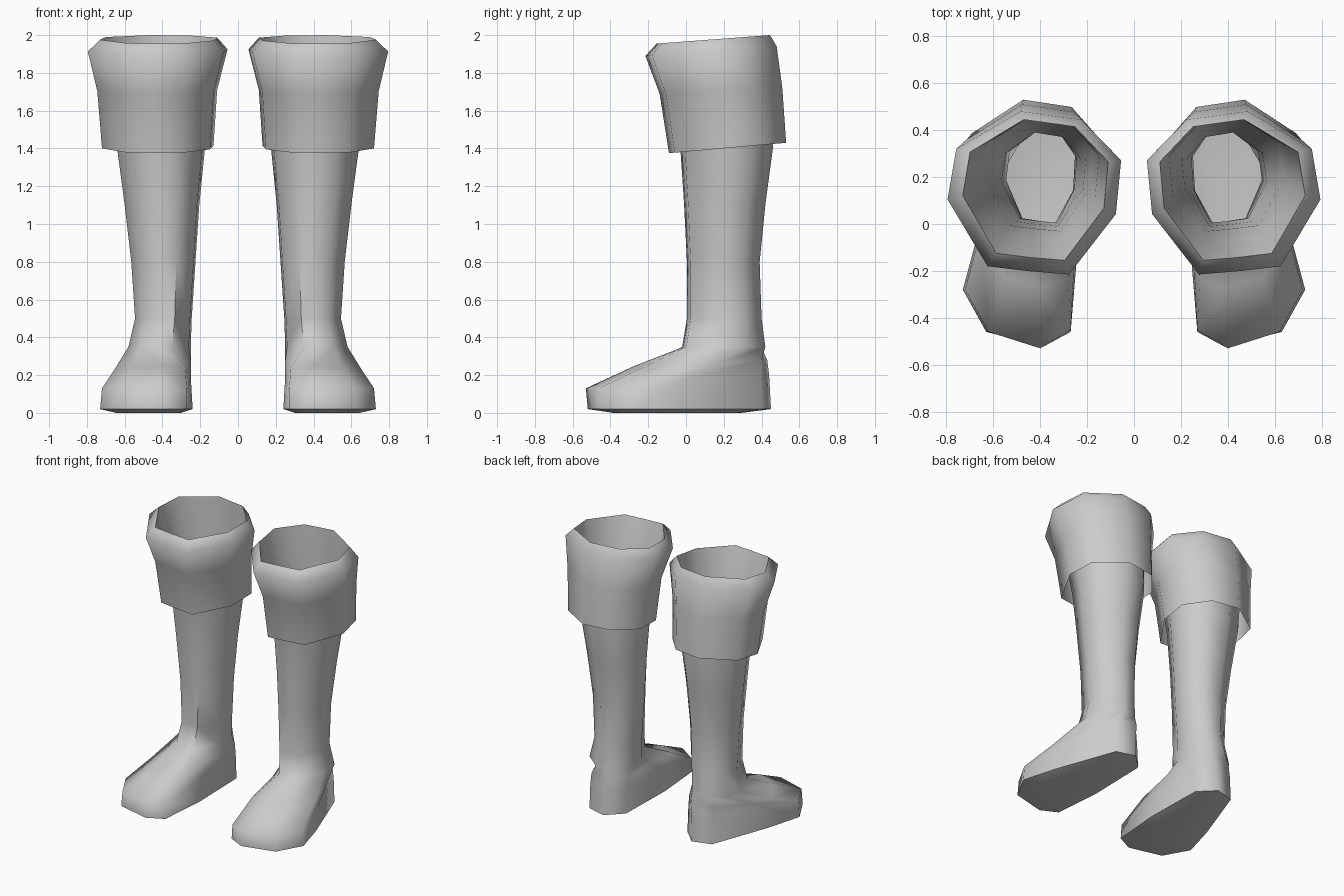
import bpy
import bmesh
from math import radians

cube = bpy.data.objects.get("Cube")
if cube:
    bpy.data.objects.remove(cube, do_unlink=True)

# Single plain leather colour
leather = bpy.data.materials.new("grey_leather")
leather.use_nodes = True
leather.diffuse_color = (.6, .6, .6, 1)
shader = next(n for n in leather.node_tree.nodes if n.type == 'BSDF_PRINCIPLED')
shader.inputs["Base Color"].default_value = leather.diffuse_color
shader.inputs["Roughness"].default_value = .7

# Unit cross-section, counter-clockwise from the inner side of the leg
SECTION = [(0, .7), (.03, .37), (.3, 0), (.53, .02), (.77, .05),
           (1, .46), (.95, .77), (.58, 1), (.23, .95)]


def leg_ring(x_min, x_max, y_min, y_max, z_front, z_back):
    """Fit the cross-section to a box and tilt it from front to back."""
    return [(x_min + u * (x_max - x_min),
             y_min + v * (y_max - y_min),
             z_front + v * (z_back - z_front)) for u, v in SECTION]


def inset_ring(ring, factor, z):
    """Shrink a ring towards its middle at a fixed height."""
    cx = sum(p[0] for p in ring) / len(ring)
    cy = sum(p[1] for p in ring) / len(ring)
    return [(cx + (p[0] - cx) * factor, cy + (p[1] - cy) * factor, z) for p in ring]


def loft(name, rings, side, cap_bottom=False):
    """Skin the rings from bottom to top; side is +1 for left, -1 for right."""
    bm = bmesh.new()
    rows = [[bm.verts.new((side * x, y, z)) for x, y, z in ring] for ring in rings]
    count = len(SECTION)
    faces = []
    for low, high in zip(rows, rows[1:]):
        for i in range(count):
            j = (i + 1) % count
            faces.append(bm.faces.new((low[i], low[j], high[j], high[i])))
    if cap_bottom:
        faces.append(bm.faces.new(rows[0][::-1]))
    if side < 0:
        bmesh.ops.reverse_faces(bm, faces=faces)
    mesh = bpy.data.meshes.new(name)
    bm.to_mesh(mesh)
    bm.free()
    mesh.materials.append(leather)
    obj = bpy.data.objects.new(name, mesh)
    bpy.context.collection.objects.link(obj)
    bpy.ops.object.select_all(action='DESELECT')
    obj.select_set(True)
    bpy.context.view_layer.objects.active = obj
    bpy.ops.object.shade_smooth_by_angle(angle=radians(65))
    return obj


# Foot: sole outline, toe edge and instep slope
sole_outline = [(.25, .34), (.24, -.1), (.27, -.46), (.39, -.52), (.63, -.46),
                (.73, -.28), (.66, -.03), (.5, .41), (.36, .45)]
sole = [(x, y, .02) for x, y in sole_outline]
toe_edge = [(.25, .33, .2), (.25, -.06, .19), (.27, -.45, .12), (.4, -.53, .13),
            (.62, -.46, .13), (.72, -.28, .13), (.66, -.02, .17), (.5, .4, .2),
            (.35, .44, .2)]
instep = [(.25, .32, .28), (.25, .05, .28), (.28, -.24, .24), (.4, -.27, .25),
          (.55, -.23, .24), (.66, -.06, .22), (.61, .14, .25), (.49, .4, .28),
          (.34, .43, .28)]
foot = [inset_ring(sole, .7, 0), sole, toe_edge, instep]

# Leg: ankle up to the folded rim
rim = leg_ring(.11, .73, -.155, .445, 1.955, 2)
shaft = [
    leg_ring(.25, .58, -.02, .42, .35, .35),
    leg_ring(.245, .545, .005, .4, .5, .5),
    leg_ring(.225, .565, .005, .39, .8, .8),
    leg_ring(.205, .6, -.01, .42, 1.1, 1.1),
    leg_ring(.175, .64, -.03, .46, 1.4, 1.4),
    leg_ring(.15, .68, -.08, .45, 1.7, 1.7),
    rim,
]

# Cuff: hem, waist, flared edge, then over into the rim
cuff = [
    leg_ring(.13, .72, -.09, .53, 1.375, 1.43),
    leg_ring(.11, .745, -.14, .51, 1.69, 1.72),
    leg_ring(.055, .795, -.215, .48, 1.89, 1.94),
    rim,
]

for label, side in (("left", 1), ("right", -1)):
    loft(label + "_boot_foot_and_shaft", foot + shaft, side, cap_bottom=True)
    loft(label + "_boot_cuff", cuff, side)
